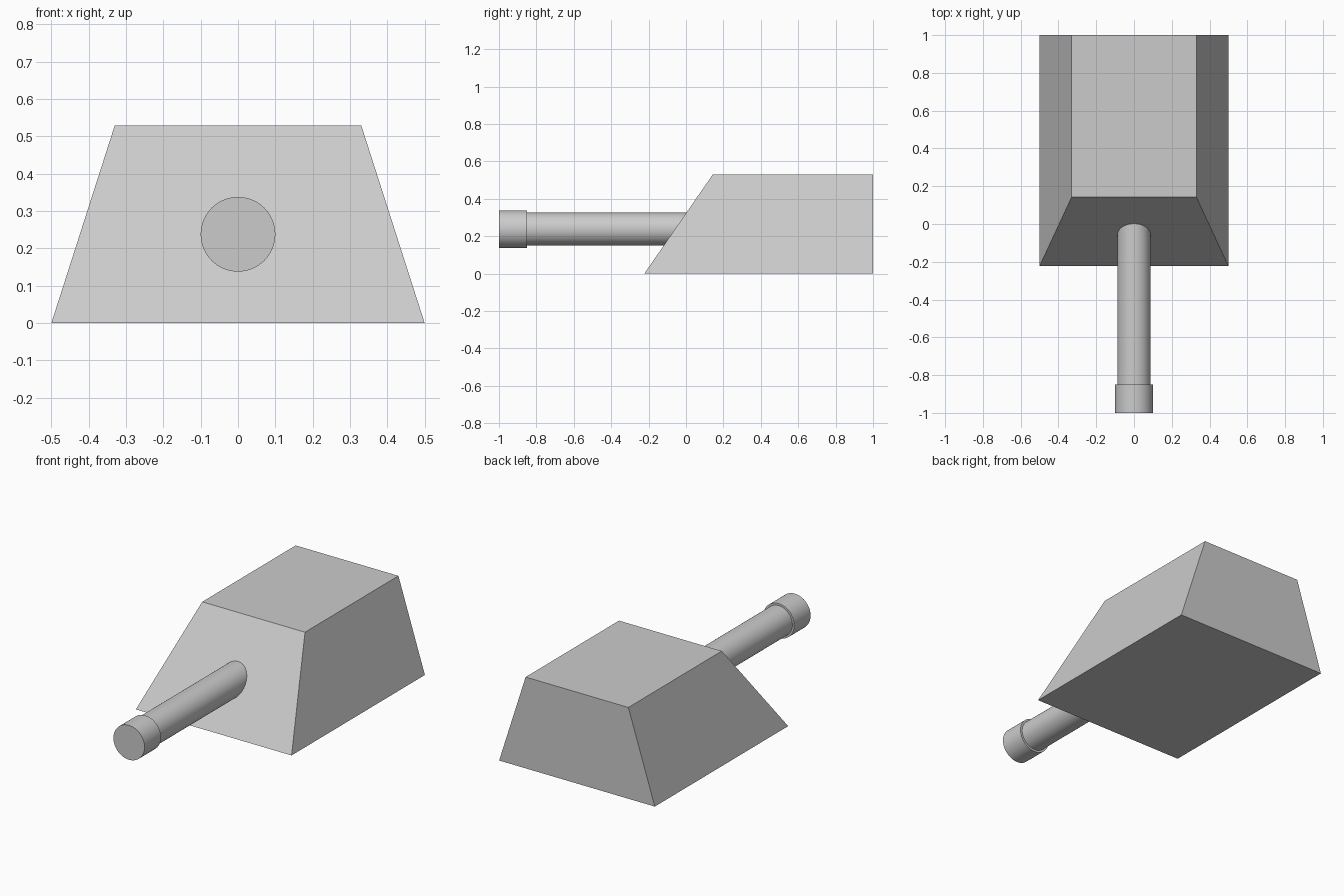
import bpy
import bmesh
import math
from mathutils import Matrix

cube = bpy.data.objects.get("Cube")
if cube:
    bpy.data.objects.remove(cube, do_unlink=True)

grey = bpy.data.materials.new("plain_grey")
grey.use_nodes = True
colour = (0.6, 0.6, 0.6, 1)
grey.diffuse_color = colour
grey.node_tree.nodes["Principled BSDF"].inputs["Base Color"].default_value = colour


def add_object(name, bm):
    bmesh.ops.recalc_face_normals(bm, faces=bm.faces)
    mesh = bpy.data.meshes.new(name)
    bm.to_mesh(mesh)
    bm.free()
    mesh.materials.append(grey)
    obj = bpy.data.objects.new(name, mesh)
    bpy.context.collection.objects.link(obj)
    return obj


def tube(name, radius, front, back):
    """Smooth closed cylinder lying along y."""
    bm = bmesh.new()
    bmesh.ops.create_cone(bm, cap_ends=True, segments=64, radius1=radius,
                          radius2=radius, depth=back - front)
    turn = Matrix.Rotation(math.pi / 2, 4, "X")
    move = Matrix.Translation((0, (front + back) / 2, 0.238))
    bm.transform(move @ turn)
    obj = add_object(name, bm)
    bpy.ops.object.select_all(action="DESELECT")
    obj.select_set(True)
    bpy.context.view_layer.objects.active = obj
    bpy.ops.object.shade_smooth_by_angle(angle=math.radians(30))


# Turret body: box with sloped sides and a raked front
bm = bmesh.new()
bmesh.ops.create_cube(bm, size=1)
for v in bm.verts:
    top = v.co.z > 0
    v.co.x = math.copysign(0.33 if top else 0.5, v.co.x)
    v.co.y = 1 if v.co.y > 0 else (0.143 if top else -0.223)
    v.co.z = 0.53 if top else 0
add_object("turret_body", bm)

# Gun barrel and its wider muzzle
tube("barrel", 0.088, -0.9, 0.1)
tube("muzzle", 0.1, -1, -0.85)
